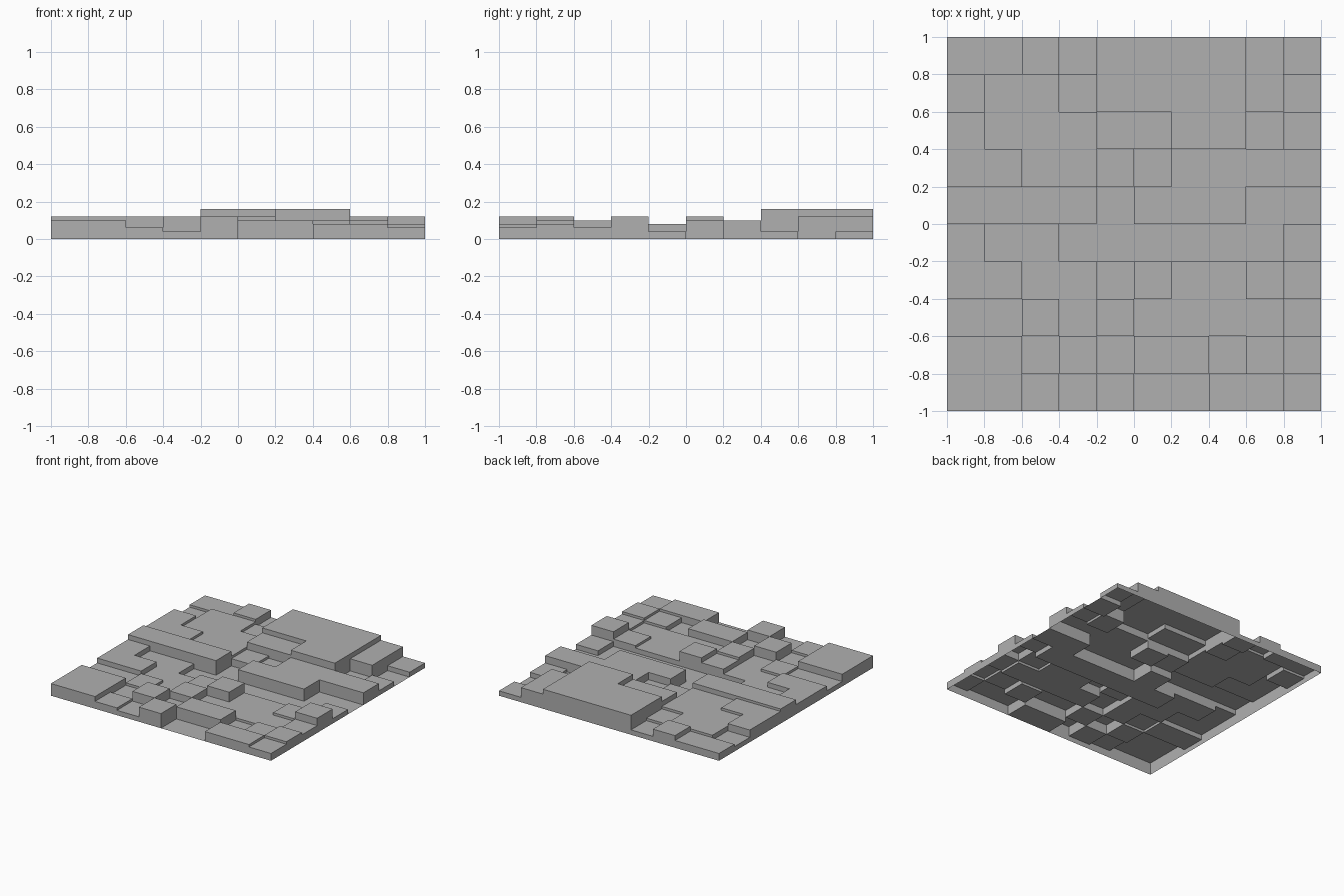
import bpy, bmesh

if "Cube" in bpy.data.objects:
    bpy.data.objects.remove(bpy.data.objects["Cube"])

N, STEP, UNIT = 10, 0.2, 0.02

# Tile heights in units of 0.02: one digit per tile, first row at the back (+y), left to right
ROWS = [
    "3352888862",
    "2443888860",
    "5444668812",
    "5544325555",
    "6666055500",
    "4220000002",
    "4422462236",
    "2232522223",
    "5526255134",
    "5532600443",
]
grid = [[int(ch) * UNIT for ch in row] for row in reversed(ROWS)]


def height(i, j):
    return grid[j][i] if 0 <= i < N and 0 <= j < N else 0.0


bm = bmesh.new()


def quad(*pts):
    bm.faces.new([bm.verts.new(p) for p in pts])


for j in range(N):
    for i in range(N):
        x0, y0 = -1 + i * STEP, -1 + j * STEP
        x1, y1 = x0 + STEP, y0 + STEP
        h = height(i, j)
        # tile top
        quad((x0, y0, h), (x1, y0, h), (x1, y1, h), (x0, y1, h))
        # walls down to each lower neighbour (the sheet is open underneath)
        sides = [(i, j - 1, (x0, y0), (x1, y0)), (i + 1, j, (x1, y0), (x1, y1)),
                 (i, j + 1, (x1, y1), (x0, y1)), (i - 1, j, (x0, y1), (x0, y0))]
        for ni, nj, a, b in sides:
            low = height(ni, nj)
            if h > low + 1e-6:
                quad((*a, low), (*b, low), (*b, h), (*a, h))

bmesh.ops.remove_doubles(bm, verts=bm.verts, dist=1e-4)

mesh = bpy.data.meshes.new("stepped_panel")
bm.to_mesh(mesh)
bm.free()
panel = bpy.data.objects.new("stepped_panel", mesh)
bpy.context.collection.objects.link(panel)

# dark grey surface
grey = bpy.data.materials.new("dark_grey")
grey.diffuse_color = (0.435, 0.435, 0.435, 1)
grey.use_nodes = True
grey.node_tree.nodes["Principled BSDF"].inputs["Base Color"].default_value = grey.diffuse_color
mesh.materials.append(grey)
